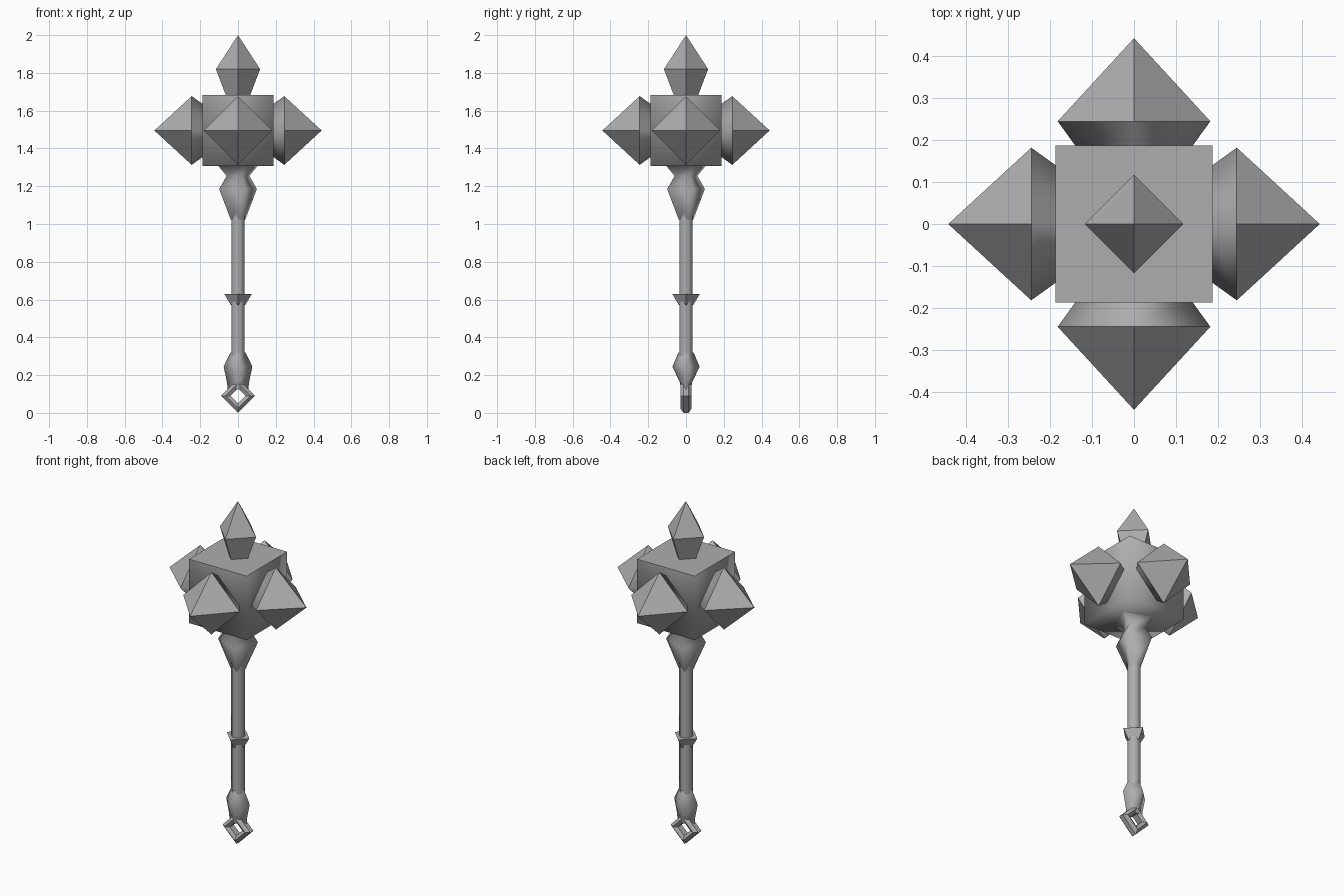
import bpy
import bmesh
from math import cos, sin, pi, radians
from mathutils import Matrix, Vector

cube = bpy.data.objects.get("Cube")
if cube:
    bpy.data.objects.remove(cube, do_unlink=True)

# Single worn steel colour
steel = bpy.data.materials.new("grey_steel")
steel.use_nodes = True
grey = (0.42, 0.42, 0.42, 1)
steel.diffuse_color = grey
steel.node_tree.nodes["Principled BSDF"].inputs["Base Color"].default_value = grey


def finish(name, bm):
    """Turn a bmesh into a named object with the steel material."""
    bmesh.ops.recalc_face_normals(bm, faces=bm.faces)
    mesh = bpy.data.meshes.new(name)
    bm.to_mesh(mesh)
    bm.free()
    mesh.materials.append(steel)
    obj = bpy.data.objects.new(name, mesh)
    bpy.context.collection.objects.link(obj)
    return obj


def loft(name, rings, sides=4, turn=0, flat=(), matrix=Matrix()):
    """Skin rings of (height, x radius, y radius); a zero radius is a point."""
    bm = bmesh.new()
    loops = []
    for z, rx, ry in rings:
        count = sides if rx else 1
        angles = [radians(turn) + 2 * pi * i / sides for i in range(count)]
        loops.append([bm.verts.new((rx * cos(a), ry * sin(a), z)) for a in angles])
    for band, (low, high) in enumerate(zip(loops, loops[1:])):
        for i in range(sides):
            j = (i + 1) % sides
            corners = [low[i], low[j]]
            corners += [high[j], high[i]] if len(high) > 1 else [high[0]]
            bm.faces.new(corners).smooth = band not in flat
    for loop in (loops[0], loops[-1]):
        if len(loop) > 1:
            bm.faces.new(loop)
    bm.transform(matrix)
    return finish(name, bm)


# Head block: soft sides and underside, crisp flat top
HALF, MID = 0.187, 1.495
bm = bmesh.new()
bmesh.ops.create_cube(bm, size=2 * HALF, matrix=Matrix.Translation((0, 0, MID)))
for face in bm.faces:
    face.smooth = face.normal.z < 0.5
finish("head_block", bm)

# Four side spikes
for side, direction in {"left": (1, 0, 0), "right": (-1, 0, 0),
                        "front": (0, -1, 0), "back": (0, 1, 0)}.items():
    axis = Vector(direction)
    spin = Vector((0, 0, 1)).rotation_difference(axis).to_matrix().to_4x4()
    loft(side + "_spike",
         [(0.18, 0.135, 0.135), (0.245, 0.182, 0.182), (0.443, 0, 0)],
         flat=(1,), matrix=Matrix.Translation((0, 0, MID)) @ spin)

# Crown spike
loft("top_spike", [(1.67, 0.06, 0.06), (1.82, 0.117, 0.117), (2, 0, 0)], flat=(0, 1))

# Twisted square neck under the head
loft("neck", [(1.02, 0.04, 0.04), (1.185, 0.108, 0.108),
              (1.255, 0.065, 0.065), (1.31, 0.115, 0.115)], turn=22.5)

# Handle and its grip collar
loft("handle", [(0.3, 0.037, 0.037), (1.05, 0.037, 0.037)], sides=8, turn=22.5)
loft("grip_collar", [(0.57, 0.037, 0.037), (0.63, 0.073, 0.073)], flat=(0,))

# Pommel flattening towards the ring
loft("pommel", [(0.125, 0.055, 0.028), (0.16, 0.058, 0.032),
                (0.245, 0.076, 0.072), (0.32, 0.04, 0.04)])

# Diamond-shaped hanging ring, a four-sided sweep about the y axis
profile = [(0.04, -0.018), (0.066, -0.03), (0.09, -0.014),
           (0.09, 0.014), (0.066, 0.03), (0.04, 0.018)]
bm = bmesh.new()
loops = [[bm.verts.new((r * cos(k * pi / 2), y, 0.09 + r * sin(k * pi / 2)))
          for r, y in profile] for k in range(4)]
for k in range(4):
    a, b = loops[k], loops[(k + 1) % 4]
    for i in range(len(profile)):
        j = (i + 1) % len(profile)
        bm.faces.new((a[i], a[j], b[j], b[i]))
finish("hanging_ring", bm)
